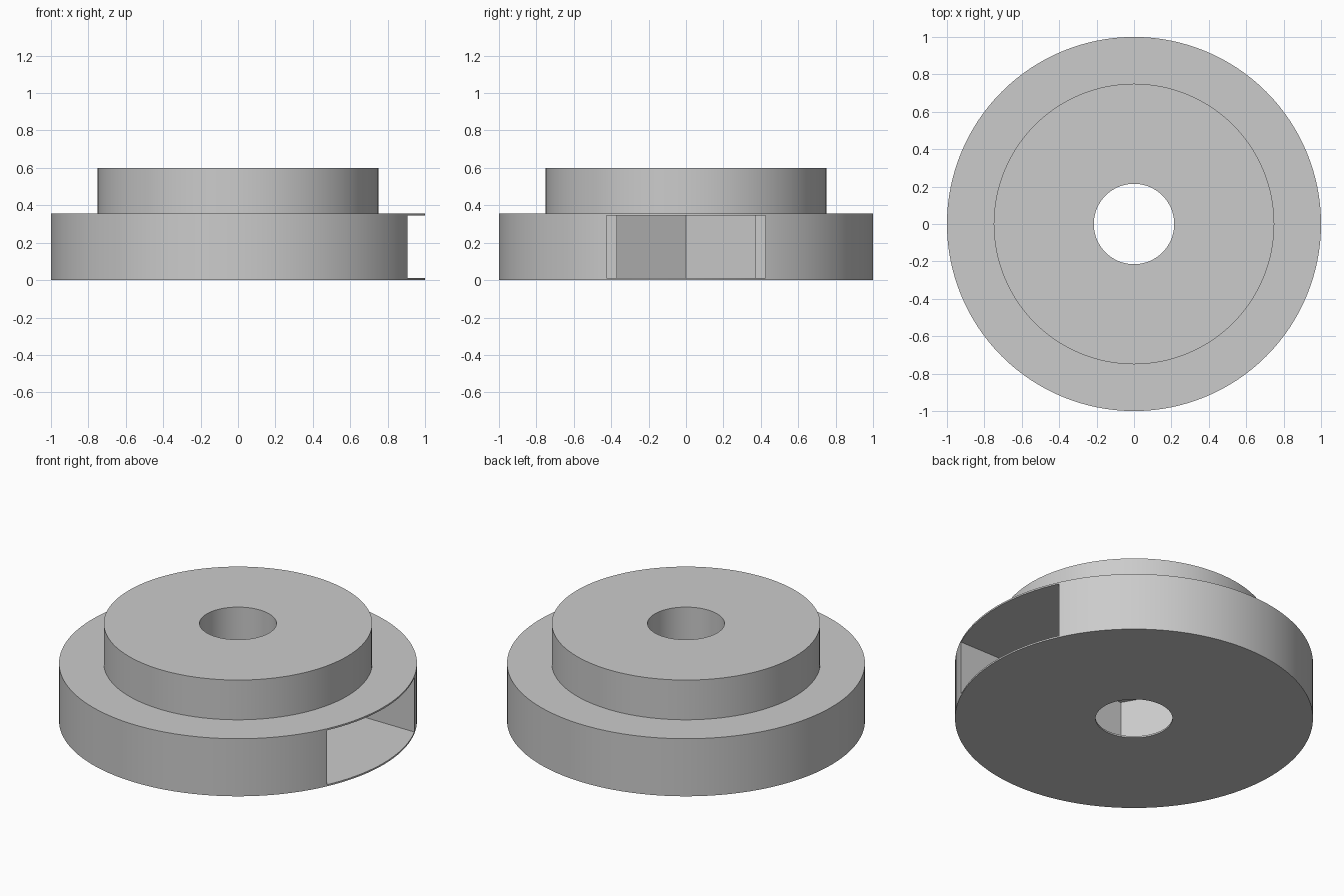
import bpy, bmesh, math

cube = bpy.data.objects.get("Cube")
if cube:
    bpy.data.objects.remove(cube, do_unlink=True)

BASE_TOP, TOP, BORE = 0.355, 0.60, 0.215
POCKET_LOW, POCKET_HIGH, POCKET_R = 0.01, 0.345, 0.425
SIDES = 128

# Plain grey finish
grey = bpy.data.materials.new("plain grey")
grey.use_nodes = True
colour = (0.6, 0.6, 0.6, 1)
grey.diffuse_color = colour
grey.node_tree.nodes["Principled BSDF"].inputs["Base Color"].default_value = colour


def add_object(name, bm):
    bmesh.ops.recalc_face_normals(bm, faces=bm.faces)
    mesh = bpy.data.meshes.new(name)
    bm.to_mesh(mesh)
    bm.free()
    mesh.materials.append(grey)
    obj = bpy.data.objects.new(name, mesh)
    bpy.context.collection.objects.link(obj)
    return obj


def lathe(name, profile):
    """Closed ring made by turning an (r, z) profile around z."""
    bm = bmesh.new()
    rings = []
    for i in range(SIDES):
        a = math.tau * i / SIDES
        rings.append([bm.verts.new((r * math.cos(a), r * math.sin(a), z)) for r, z in profile])
    n = len(profile)
    for i in range(SIDES):
        here, there = rings[i], rings[(i + 1) % SIDES]
        for k in range(n):
            m = (k + 1) % n
            bm.faces.new((here[k], there[k], there[m], here[m]))
    return add_object(name, bm)


def prism(name, outline, low, high):
    """Upright prism over a flat outline."""
    bm = bmesh.new()
    face = bm.faces.new([bm.verts.new((x, y, low)) for x, y in outline])
    extruded = bmesh.ops.extrude_face_region(bm, geom=[face])
    top = [v for v in extruded["geom"] if isinstance(v, bmesh.types.BMVert)]
    bmesh.ops.translate(bm, verts=top, vec=(0, 0, high - low))
    return add_object(name, bm)


# Stepped disc with a through bore
body = lathe("stepped_disc", [(BORE, 0), (1, 0), (1, BASE_TOP), (0.75, BASE_TOP),
                              (0.75, TOP), (BORE, TOP)])

# Side slot ending in a half-hexagon pocket
half_x, half_y = POCKET_R / 2, POCKET_R * math.sin(math.pi / 3)
pocket = prism("pocket_cutter", [(1.2, -POCKET_R), (1.2, POCKET_R), (0, POCKET_R), (0, half_y),
                                 (-half_x, half_y), (-POCKET_R, 0), (-half_x, -half_y),
                                 (0, -half_y), (0, -POCKET_R)], POCKET_LOW, POCKET_HIGH)
pocket.hide_render = True

cut = body.modifiers.new("pocket", "BOOLEAN")
cut.operation = "DIFFERENCE"
cut.solver = "EXACT"
cut.object = pocket

# Apply the cut, drop the cutter and smooth the round walls
bpy.ops.object.select_all(action="DESELECT")
body.select_set(True)
bpy.context.view_layer.objects.active = body
bpy.ops.object.modifier_apply(modifier=cut.name)
bpy.data.objects.remove(pocket, do_unlink=True)
bpy.ops.object.shade_smooth_by_angle(angle=math.radians(30))
